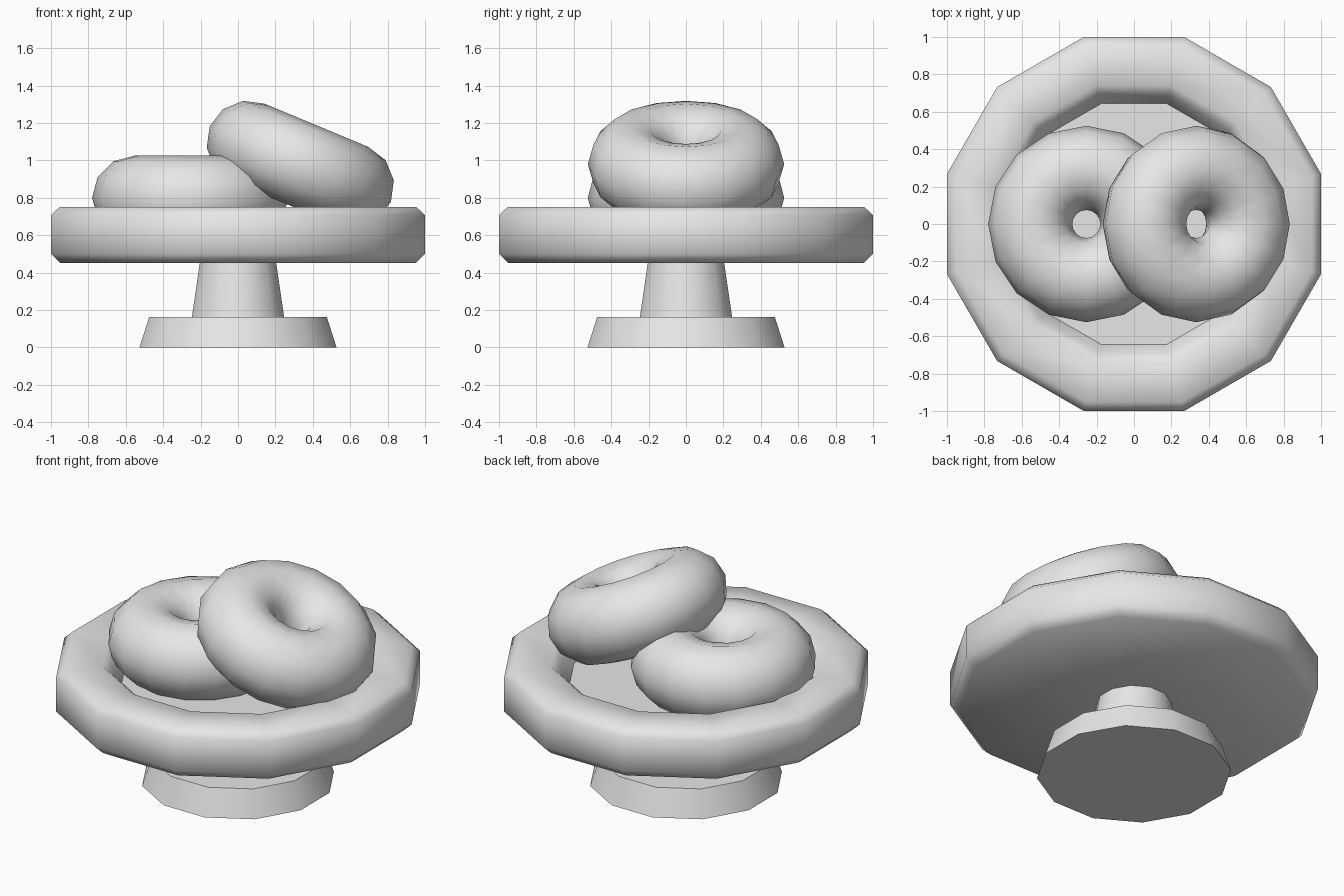
import bpy
import bmesh
from math import pi, cos, sin, radians

cube = bpy.data.objects.get("Cube")
if cube:
    bpy.data.objects.remove(cube, do_unlink=True)

# Single plain grey
grey = bpy.data.materials.new("plain grey")
grey.use_nodes = True
colour = (0.8, 0.8, 0.8, 1)
grey.diffuse_color = colour
grey.node_tree.nodes["Principled BSDF"].inputs["Base Color"].default_value = colour

SIDES = 12


def finish(obj, angle):
    obj.data.materials.append(grey)
    bpy.ops.object.select_all(action="DESELECT")
    obj.select_set(True)
    bpy.context.view_layer.objects.active = obj
    bpy.ops.object.shade_smooth_by_angle(angle=radians(angle))


def lathe(name, profile):
    """Twelve-sided solid from (flat-to-centre distance, height) pairs, bottom to top."""
    bm = bmesh.new()
    rings = []
    for apothem, z in profile:
        r = apothem / cos(pi / SIDES)
        angles = [2 * pi * (i + 0.5) / SIDES for i in range(SIDES)]
        rings.append([bm.verts.new((r * cos(a), r * sin(a), z)) for a in angles])
    for low, high in zip(rings, rings[1:]):
        for i in range(SIDES):
            j = (i + 1) % SIDES
            bm.faces.new((low[i], low[j], high[j], high[i]))
    bm.faces.new(rings[0][::-1])
    bm.faces.new(rings[-1])
    mesh = bpy.data.meshes.new(name)
    bm.to_mesh(mesh)
    bm.free()
    obj = bpy.data.objects.new(name, mesh)
    bpy.context.collection.objects.link(obj)
    finish(obj, 50)


def ring_cake(name, location, tilt):
    bpy.ops.mesh.primitive_torus_add(
        major_segments=16, minor_segments=12, major_radius=0.3, minor_radius=0.225,
        location=location, rotation=(0, radians(tilt), 0))
    obj = bpy.context.object
    obj.name = name
    finish(obj, 80)


# Stand: foot, tapering stem and rimmed dish
lathe("foot", [(0.527, 0), (0.475, 0.163)])
lathe("stem", [(0.247, 0.16), (0.203, 0.46)])
lathe("dish", [(0.2, 0.452), (0.95, 0.452), (1, 0.5), (1, 0.708), (0.952, 0.752),
               (0.74, 0.752), (0.69, 0.705), (0.645, 0.61)])

# One ring lies flat, the other leans on it
ring_cake("flat_ring_cake", (-0.255, 0, 0.8), 0)
ring_cake("leaning_ring_cake", (0.333, 0, 0.98), 22.6)
